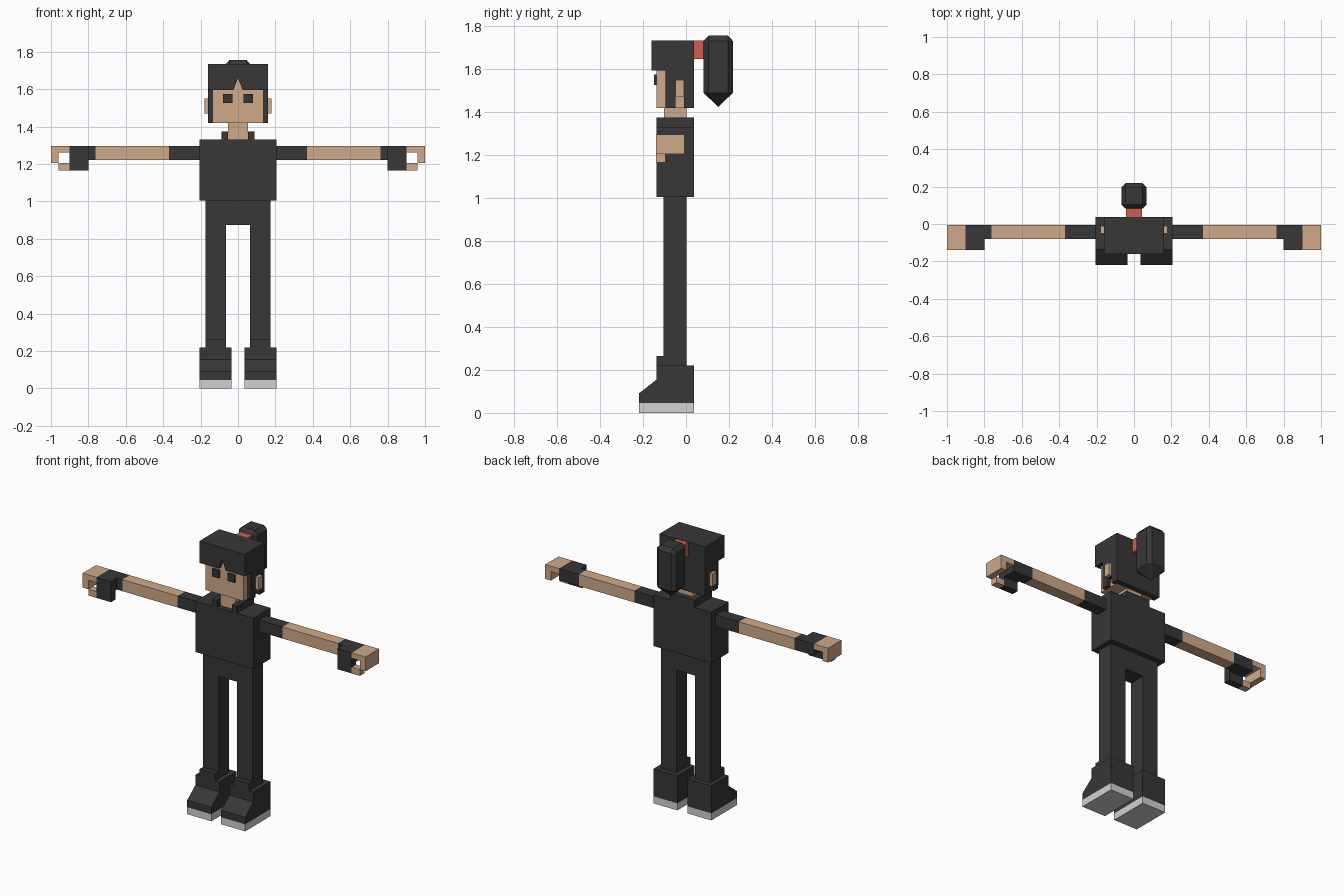
import bpy, bmesh

if "Cube" in bpy.data.objects:
    bpy.data.objects.remove(bpy.data.objects["Cube"])


def material(name, rgb):
    m = bpy.data.materials.new(name)
    m.diffuse_color = (*rgb, 1)
    m.use_nodes = True
    m.node_tree.nodes["Principled BSDF"].inputs["Base Color"].default_value = m.diffuse_color
    return m


DARK = material("charcoal", (0.038, 0.038, 0.038))
SKIN = material("skin", (0.64, 0.40, 0.25))
SOLE = material("light_grey", (0.64, 0.64, 0.64))
RED = material("red", (0.64, 0.11, 0.075))


def finish(name, bm, mat):
    bmesh.ops.recalc_face_normals(bm, faces=bm.faces)
    mesh = bpy.data.meshes.new(name)
    bm.to_mesh(mesh)
    bm.free()
    mesh.materials.append(mat)
    obj = bpy.data.objects.new(name, mesh)
    bpy.context.collection.objects.link(obj)
    return obj


def prism(name, mat, pts, axis, a, b):
    """Extrude a profile from a to b; axis 'x' takes (y, z) points, 'y' takes (x, z)."""
    bm = bmesh.new()
    if axis == "x":
        verts = [bm.verts.new((a, u, v)) for u, v in pts]
        move = (b - a, 0, 0)
    else:
        verts = [bm.verts.new((u, a, v)) for u, v in pts]
        move = (0, b - a, 0)
    face = bm.faces.new(verts)
    new = bmesh.ops.extrude_face_region(bm, geom=[face], use_keep_orig=True)["geom"]
    bmesh.ops.translate(bm, verts=[g for g in new if isinstance(g, bmesh.types.BMVert)], vec=move)
    return finish(name, bm, mat)


def box(name, mat, x, y, z):
    return prism(name, mat, [(y[0], z[0]), (y[1], z[0]), (y[1], z[1]), (y[0], z[1])], "x", *x)


def pair(obj):
    """Mirror a part to the other side of x = 0."""
    obj.modifiers.new("mirror", "MIRROR").use_mirror_merge = False


FRONT, BACK = -0.137, 0.037

# Torso, hips and neck
box("torso", DARK, (-0.205, 0.205), (FRONT, BACK), (1.005, 1.33))
prism("trousers", DARK, [(-0.175, 0.22), (-0.065, 0.22), (-0.065, 0.875), (0.065, 0.875),
                         (0.065, 0.22), (0.175, 0.22), (0.175, 1.005), (-0.175, 1.005)],
      "y", -0.105, 0.003)
box("neck", SKIN, (-0.053, 0.053), (-0.103, 0.003), (1.33, 1.42))
pair(box("collar_side", DARK, (0.053, 0.087), (FRONT, BACK), (1.33, 1.375)))
box("collar_back", DARK, (-0.053, 0.053), (0.003, BACK), (1.33, 1.375))

# Shoes
pair(prism("shoe", DARK, [(BACK, 0.045), (BACK, 0.22), (FRONT, 0.22), (FRONT, 0.155),
                          (-0.22, 0.09), (-0.22, 0.045)], "x", 0.035, 0.205))
pair(box("shoe_sole", SOLE, (0.035, 0.205), (-0.22, BACK), (0, 0.045)))
pair(box("shoe_tongue", DARK, (0.065, 0.175), (FRONT, -0.105), (0.22, 0.265)))

# Arms and gloved hands
ARM_Y, ARM_Z = (-0.08, -0.006), (1.223, 1.297)
HAND_Y, THUMB_Y = (-0.14, -0.006), (-0.14, -0.095)
pair(box("sleeve", DARK, (0.205, 0.37), ARM_Y, ARM_Z))
pair(box("forearm", SKIN, (0.37, 0.762), ARM_Y, ARM_Z))
pair(box("glove_cuff", DARK, (0.762, 0.80), ARM_Y, ARM_Z))
pair(box("glove_palm", DARK, (0.80, 0.902), HAND_Y, ARM_Z))
pair(box("glove_thumb", DARK, (0.80, 0.902), THUMB_Y, (1.165, 1.223)))
pair(box("thumb", SKIN, (0.902, 0.96), THUMB_Y, (1.165, 1.205)))
pair(prism("fingers", SKIN, [(0.902, 1.262), (0.96, 1.262), (0.96, 1.205), (1.0, 1.205),
                             (1.0, 1.297), (0.902, 1.297)], "y", *HAND_Y))

# Head and face
box("face", SKIN, (-0.135, 0.135), (FRONT, 0.003), (1.42, 1.67))
pair(box("eye", DARK, (0.03, 0.08), (-0.15, FRONT), (1.527, 1.575)))
pair(box("ear", SKIN, (0.16, 0.18), (-0.05, -0.01), (1.47, 1.55)))

# Hair: notched fringe, cap, sides with a gap below the ear, and back
prism("fringe", DARK, [(-0.16, 1.595), (-0.025, 1.595), (0, 1.66), (0.025, 1.595),
                       (0.16, 1.595), (0.16, 1.735), (-0.16, 1.735)], "y", -0.16, FRONT)
box("hair_cap", DARK, (-0.16, 0.16), (FRONT, BACK), (1.67, 1.735))
pair(prism("hair_side", DARK, [(FRONT, 1.67), (FRONT, 1.595), (-0.095, 1.595), (-0.095, 1.42),
                               (-0.05, 1.42), (-0.05, 1.47), (-0.01, 1.47), (-0.01, 1.42),
                               (BACK, 1.42), (BACK, 1.67)], "x", 0.135, 0.16))
box("hair_back", DARK, (-0.135, 0.135), (0.003, BACK), (1.42, 1.67))
box("hair_tie", RED, (-0.042, 0.042), (BACK, 0.085), (1.648, 1.733))

# Ponytail: chamfered column with a pointed tip
bm = bmesh.new()
cy, wide, narrow = 0.15, 0.068, 0.045
for sx in (-1, 1):
    for sy in (-1, 1):
        for z in (1.49, 1.732):
            bm.verts.new((sx * wide, cy + sy * narrow, z))
            bm.verts.new((sx * narrow, cy + sy * wide, z))
        bm.verts.new((sx * narrow, cy + sy * narrow, 1.757))
bm.verts.new((0, cy, 1.425))
bmesh.ops.convex_hull(bm, input=bm.verts)
bmesh.ops.dissolve_limit(bm, angle_limit=0.02, verts=bm.verts, edges=bm.edges)
finish("ponytail", bm, DARK)
